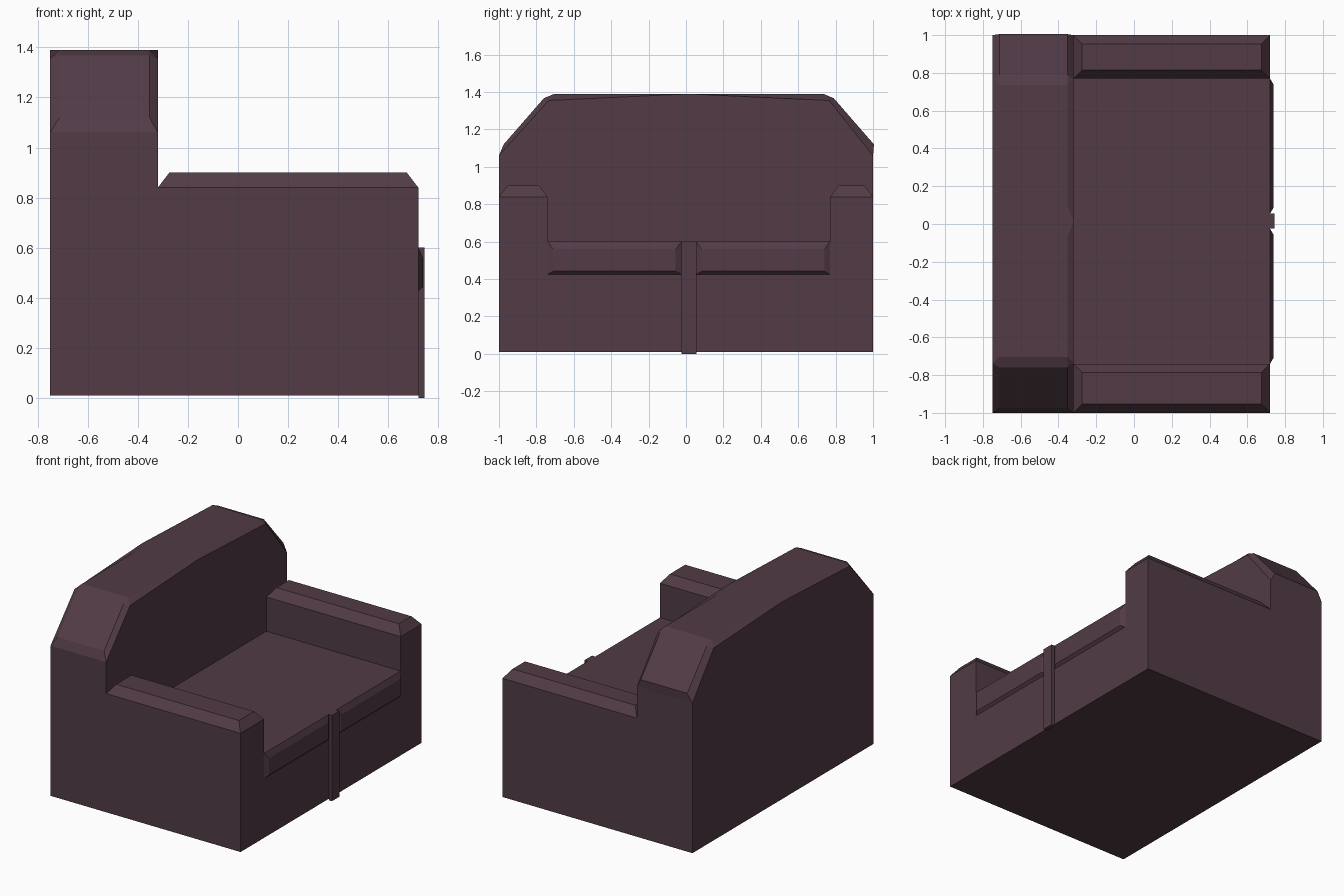
import bpy, bmesh

if "Cube" in bpy.data.objects:
    bpy.data.objects.remove(bpy.data.objects["Cube"])

mat = bpy.data.materials.new("plum_fabric")
mat.diffuse_color = (0.085, 0.044, 0.062, 1)
mat.use_nodes = True
mat.node_tree.nodes["Principled BSDF"].inputs["Base Color"].default_value = mat.diffuse_color

MID = 0.015                    # centre line of the seat in y
X0, X1, X2 = -0.75, -0.32, 0.72  # back, backrest front, seat front
Z0 = 0.01


def loft(name, rings, start=True, end=True, extra=None, raised=(), inset=(0, 0)):
    """Join rings [(x, [(y, z), ...]), ...]; optionally cap ends and raise chosen sides."""
    bm = bmesh.new()
    rows = [[bm.verts.new((x, y, z)) for y, z in pts] for x, pts in rings]
    n = len(rows[0])
    last = []
    for a, b in zip(rows, rows[1:]):
        last = [bm.faces.new((a[i], a[(i + 1) % n], b[(i + 1) % n], b[i])) for i in range(n)]
    if start:
        bm.faces.new(rows[0])
    if end:
        bm.faces.new(rows[-1])
    if extra:
        bm.faces.new([bm.verts.new(p) for p in extra])
    tops = [last[i] for i in raised]
    bmesh.ops.recalc_face_normals(bm, faces=bm.faces[:])
    if tops:
        bmesh.ops.inset_individual(bm, faces=tops, thickness=inset[0], depth=inset[1])
    bmesh.ops.remove_doubles(bm, verts=bm.verts[:], dist=0.0005)
    bmesh.ops.recalc_face_normals(bm, faces=bm.faces[:])
    me = bpy.data.meshes.new(name)
    bm.to_mesh(me)
    bm.free()
    me.materials.append(mat)
    ob = bpy.data.objects.new(name, me)
    bpy.context.collection.objects.link(ob)
    return ob


def rect(y0, y1, z0, z1):
    return [(y0, z0), (y0, z1), (y1, z1), (y1, z0)]


def mirrored(half):
    """Mirror a half profile over the seat centre, keeping the outer walls at y = +-1."""
    other = [(1.0 if y == -1 else 2 * MID - y, z) for y, z in reversed(half)]
    return half + other


# Seat and arms: U profile with chamfered arm tops
u = mirrored([(-1, Z0), (-1, 0.84), (-0.74, 0.84), (-0.74, 0.60)])
loft("seat_and_arms", [(X1, u), (X2, u)], start=False,
     raised=(1, 5), inset=(0.065, 0.06))

# Backrest: rounded-shoulder profile with chamfered front and back rims
A, B, S, T = (-1, Z0), (-1, 1.06), (-0.735, 1.355), (MID, 1.39)
rim = mirrored([A, B, B, S, S, T])
body = mirrored([A, B, (-0.975, 1.12), (-0.76, 1.367), (-0.705, 1.39), (-0.07, 1.39)])
front = mirrored([B, S])
front.insert(2, T)
front += list(reversed(u[1:-1]))
loft("backrest", [(X0, rim), (X0 + 0.037, body), (X1 - 0.033, body), (X1, rim)],
     end=False, extra=[(X1, y, z) for y, z in front])

# Seat cushion fronts: shallow bevelled pads either side of the strip
for name, y0, y1 in (("cushion_front_near", -0.74, -0.025),
                     ("cushion_front_far", 0.055, 0.77)):
    loft(name, [(X2, rect(y0, y1, 0.425, 0.60)),
                (X2 + 0.018, rect(y0 + 0.03, y1 - 0.03, 0.442, 0.56))], start=False)

# Vertical centre strip on the front
loft("centre_strip", [(X2, rect(-0.025, 0.055, 0, 0.60)),
                      (0.745, rect(-0.025, 0.055, 0, 0.60))], start=False)
